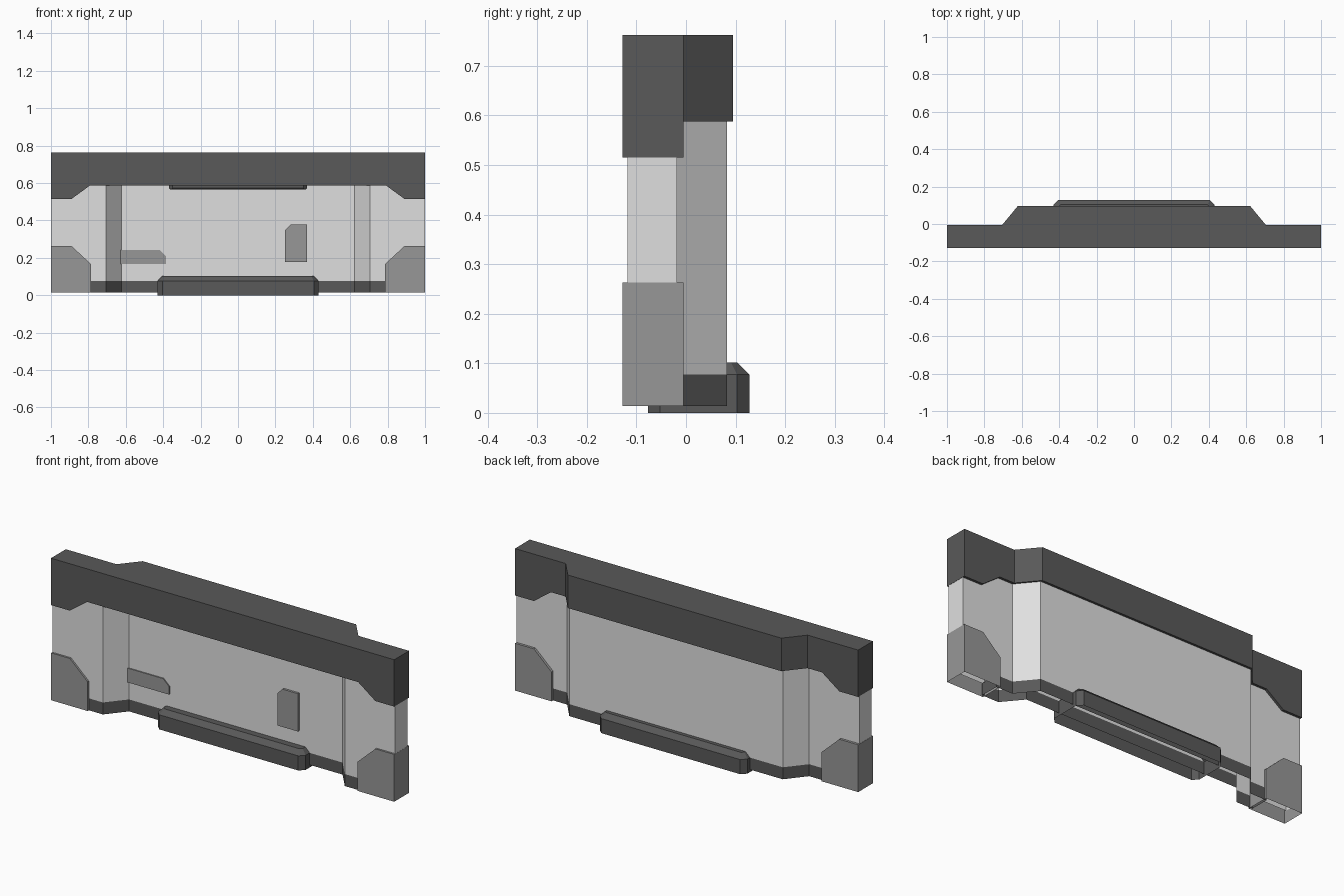
import bpy, bmesh

if "Cube" in bpy.data.objects:
    bpy.data.objects.remove(bpy.data.objects["Cube"])


def material(name, v):
    m = bpy.data.materials.new(name)
    m.diffuse_color = (v, v, v, 1)
    m.use_nodes = True
    m.node_tree.nodes["Principled BSDF"].inputs["Base Color"].default_value = m.diffuse_color
    return m


LIGHT = material("light grey panel", 0.74)
MID = material("mid grey armour", 0.31)
DARK = material("dark grey trim", 0.10)


def finish(name, bm, mat):
    bmesh.ops.recalc_face_normals(bm, faces=bm.faces)
    me = bpy.data.meshes.new(name)
    bm.to_mesh(me)
    bm.free()
    me.materials.append(mat)
    ob = bpy.data.objects.new(name, me)
    bpy.context.collection.objects.link(ob)
    return ob


def strip(name, stations, mat, sides=(0, 1, 2, 3)):
    """Loft of rectangles along x: (x, front y, back y, low z, high z).
    sides: 0 bottom, 1 back, 2 top, 3 front."""
    bm = bmesh.new()
    rings = [[bm.verts.new(p) for p in
              ((x, f, a), (x, b, a), (x, b, c), (x, f, c))]
             for x, f, b, a, c in stations]
    for r, s in zip(rings, rings[1:]):
        for i in sides:
            j = (i + 1) % 4
            bm.faces.new((r[i], r[j], s[j], s[i]))
    bm.faces.new(rings[0])
    bm.faces.new(rings[-1])
    return finish(name, bm, mat)


def mirrored(half):
    """Stations for the left half, repeated on the right."""
    return half + [(-s[0],) + s[1:] for s in reversed(half)]


def chamfered_bar(name, hx, y0, y1, levels, c, mat):
    """Long bar with cut corners; levels are (z, inset); first level is open."""
    bm = bmesh.new()
    cy, hy = (y0 + y1) / 2, (y1 - y0) / 2
    prev = None
    for z, inset in levels:
        x, y, k = hx - inset, hy - inset, c * (0.5 if inset else 1)
        pts = [(x, y - k), (x - k, y), (k - x, y), (-x, y - k),
               (-x, k - y), (k - x, -y), (x - k, -y), (x, k - y)]
        ring = [bm.verts.new((px, cy + py, z)) for px, py in pts]
        if prev:
            for i in range(8):
                j = (i + 1) % 8
                bm.faces.new((prev[i], prev[j], ring[j], ring[i]))
        prev = ring
    bm.faces.new(prev)
    return finish(name, bm, mat)


def plate(name, outline, y0, y1, mat):
    bm = bmesh.new()
    f = bm.faces.new([bm.verts.new((x, y0, z)) for x, z in outline])
    ext = bmesh.ops.extrude_face_region(bm, geom=[f])["geom"]
    for v in ext:
        if isinstance(v, bmesh.types.BMVert):
            v.co.y = y1
    return finish(name, bm, mat)


# Cap: flat front, back bulging in the middle, deeper at both ends
F, TOP = -0.128, 0.762
strip("top_cap", mirrored([
    (-1, F, -0.005, 0.515, TOP), (-0.89, F, -0.005, 0.515, TOP),
    (-0.79, F, -0.005, 0.588, TOP), (-0.705, F, -0.005, 0.588, TOP),
    (-0.622, F, 0.095, 0.588, TOP)]), DARK)


# Wall panel and dark base strip, stepping back in the middle
def wall_half(end, a, c):
    return [(-end, -0.118, -0.018, a, c), (-0.705, -0.118, -0.018, a, c),
            (-0.622, -0.018, 0.083, a, c)]


strip("wall_panel", mirrored(wall_half(0.999, 0.077, 0.6)), LIGHT, (1, 3))
strip("base_strip", mirrored(wall_half(0.8, 0.014, 0.077)), DARK, (1, 3))

# Corner blocks at the foot of both ends
for side, s in (("left", -1), ("right", 1)):
    strip(side + "_corner_block", [
        (s * 1.0, F, -0.005, 0.014, 0.263), (s * 0.89, F, -0.005, 0.014, 0.263),
        (s * 0.787, F, -0.005, 0.014, 0.168)], MID, (1, 2, 3))

# Foot bar through the wall, and a slim bar under the cap
chamfered_bar("foot_bar", 0.43, -0.077, 0.128,
              [(0, 0), (0.077, 0), (0.102, 0.025)], 0.025, DARK)
chamfered_bar("under_cap_bar", 0.37, -0.075, 0.0,
              [(0.595, 0), (0.573, 0), (0.565, 0.008)], 0.02, DARK)

# Small plates on the recessed front
plate("low_plate", [(-0.63, 0.168), (-0.385, 0.168), (-0.385, 0.21),
                    (-0.42, 0.243), (-0.63, 0.243)], -0.024, -0.016, MID)
plate("tall_plate", [(0.25, 0.178), (0.37, 0.178), (0.37, 0.377),
                     (0.28, 0.377), (0.25, 0.347)], -0.03, -0.016, MID)
